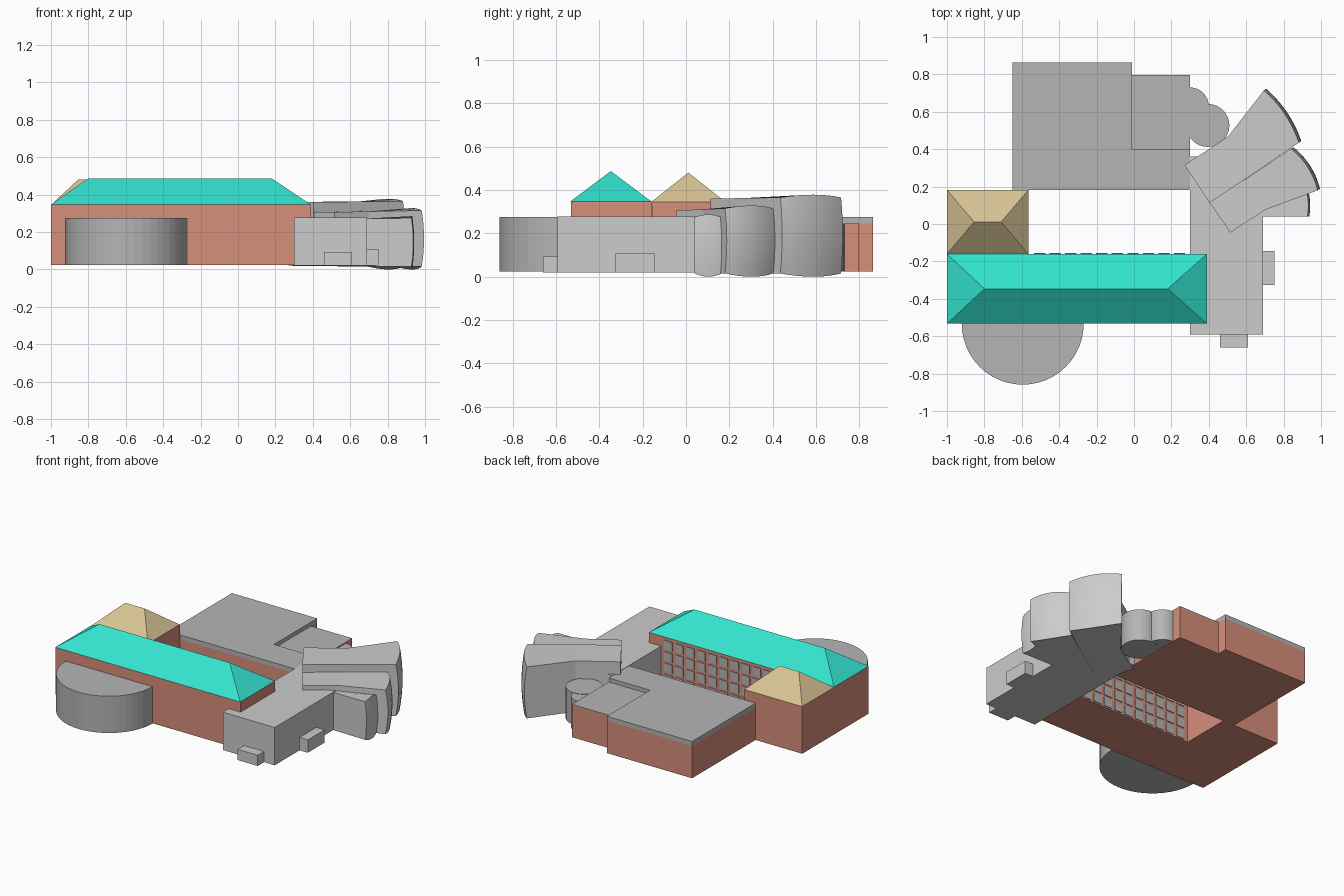
import bpy, bmesh, math
from mathutils import Vector

if "Cube" in bpy.data.objects:
    bpy.data.objects.remove(bpy.data.objects["Cube"])


def material(name, rgb):
    m = bpy.data.materials.new(name)
    lin = [c / 12.92 if c <= 0.04045 else ((c + 0.055) / 1.055) ** 2.4 for c in rgb]
    m.diffuse_color = (*lin, 1)
    m.use_nodes = True
    m.node_tree.nodes["Principled BSDF"].inputs["Base Color"].default_value = m.diffuse_color
    return m


BRICK = material("brick", (0.84, 0.56, 0.48))
TEAL = material("teal_roof", (0.20, 0.89, 0.81))
TAN = material("tan_roof", (0.84, 0.76, 0.58))
GREY = material("mid_grey", (0.71, 0.71, 0.71))
LIGHT = material("light_grey", (0.80, 0.80, 0.80))


def finish(name, bm, mat):
    bmesh.ops.recalc_face_normals(bm, faces=bm.faces)
    me = bpy.data.meshes.new(name)
    bm.to_mesh(me)
    bm.free()
    me.materials.append(mat)
    ob = bpy.data.objects.new(name, me)
    bpy.context.collection.objects.link(ob)
    return ob


def prism(name, pts, z0, z1, mat):
    bm = bmesh.new()
    lo = [bm.verts.new((x, y, z0)) for x, y in pts]
    hi = [bm.verts.new((x, y, z1)) for x, y in pts]
    bm.faces.new(lo)
    bm.faces.new(hi)
    n = len(pts)
    for i in range(n):
        j = (i + 1) % n
        bm.faces.new((lo[i], lo[j], hi[j], hi[i]))
    return finish(name, bm, mat)


def box(name, x0, x1, y0, y1, z0, z1, mat):
    return prism(name, [(x0, y0), (x1, y0), (x1, y1), (x0, y1)], z0, z1, mat)


def hip_roof(name, x0, x1, y0, y1, z0, z1, r0, r1, mat):
    bm = bmesh.new()
    ym = (y0 + y1) / 2
    a, b, c, d = [bm.verts.new((x, y, z0)) for x, y in ((x0, y0), (x1, y0), (x1, y1), (x0, y1))]
    e, f = bm.verts.new((r0, ym, z1)), bm.verts.new((r1, ym, z1))
    for fs in ((a, b, f, e), (b, c, f), (c, d, e, f), (d, a, e), (d, c, b, a)):
        bm.faces.new(fs)
    return finish(name, bm, mat)


def arc(cx, cy, r, a0, a1, n):
    return [(cx + r * math.cos(math.radians(a0 + (a1 - a0) * i / n)),
             cy + r * math.sin(math.radians(a0 + (a1 - a0) * i / n))) for i in range(n + 1)]


def wing(name, left, right, z_in, z_out, bow, puff, mat, n=10, k=8):
    """Flaring wing along two side paths, closed by a wall bulging both ways."""
    bm = bmesh.new()
    dl, dr = Vector(left[-1]), Vector(right[-1])
    chord = dr - dl
    out = Vector((-chord.y, chord.x)).normalized()
    if out.dot(dl - Vector(left[0])) < 0:
        out = -out
    grid = []
    for j in range(k + 1):
        t = j / k
        row = []
        for i in range(n + 1):
            u = i / n
            s = 1 - (2 * u - 1) ** 2
            p = dl + chord * u + out * (bow * s + puff * (1 - (2 * t - 1) ** 2))
            zb, zt = 0.015 - 0.015 * s, z_out + 0.013 * s
            row.append(bm.verts.new((p.x, p.y, zb + (zt - zb) * t)))
        grid.append(row)
    for j in range(k):
        for i in range(n):
            bm.faces.new((grid[j][i], grid[j][i + 1], grid[j + 1][i + 1], grid[j + 1][i])).smooth = True
    m = len(left) - 1

    def ring(path, z_of):
        return [bm.verts.new((x, y, z_of(i / m))) for i, (x, y) in enumerate(path[:-1])]
    top = lambda t: z_in + (z_out - z_in) * t
    bot = lambda t: 0.02 - 0.005 * t
    lt, lb, rt, rb = ring(left, top), ring(left, bot), ring(right, top), ring(right, bot)
    for i in range(m - 1):
        for q in ((lt[i], lt[i + 1], rt[i + 1], rt[i]), (lb[i], lb[i + 1], rb[i + 1], rb[i]),
                  (lt[i], lt[i + 1], lb[i + 1], lb[i]), (rt[i], rt[i + 1], rb[i + 1], rb[i])):
            bm.faces.new(q)
    bm.faces.new((lt[0], rt[0], rb[0], lb[0]))
    bm.faces.new([lt[-1]] + grid[k] + [rt[-1]])
    bm.faces.new([lb[-1]] + grid[0] + [rb[-1]])
    bm.faces.new([lt[-1], lb[-1]] + [r[0] for r in grid])
    bm.faces.new([rt[-1], rb[-1]] + [r[n] for r in grid])
    return finish(name, bm, mat)


# Main hall and corner pavilion with hipped roofs
box("main_hall", -1, 0.39, -0.53, -0.16, 0.025, 0.347, BRICK)
hip_roof("main_roof", -1, 0.39, -0.533, -0.16, 0.347, 0.487, -0.80, 0.18, TEAL)
box("pavilion", -1, -0.565, -0.16, 0.182, 0.025, 0.345, BRICK)
hip_roof("pavilion_roof", -1, -0.565, -0.16, 0.182, 0.345, 0.48, -0.855, -0.71, TAN)

# Window panes on the courtyard wall
for c in range(10):
    for r in range(4):
        x, z = 0.213 - c * 0.083, 0.035 + r * 0.077
        box("window", x, x + 0.06, -0.161, -0.155, z, z + 0.06, GREY)

# Rounded bay on the front
prism("front_bay", arc(-0.595, -0.533, 0.326, 180, 360, 24), 0.025, 0.275, GREY)

# Rear block with L-shaped roof slab and lower annex
ell = [(-0.65, 0.182), (0.3, 0.182), (0.3, 0.4), (-0.01, 0.4), (-0.01, 0.863), (-0.65, 0.863)]
prism("rear_block", ell, 0.025, 0.245, BRICK)
prism("rear_roof", ell, 0.245, 0.275, GREY)
box("annex", -0.01, 0.3, 0.4, 0.797, 0.025, 0.243, BRICK)
box("annex_roof", -0.01, 0.3, 0.4, 0.797, 0.243, 0.248, GREY)

# Scalloped turrets beside the annex
prism("turret_small", arc(0.3, 0.63, 0.1, 0, 360, 32)[:-1], 0.027, 0.240, GREY)
prism("turret_large", arc(0.395, 0.527, 0.115, 0, 360, 32)[:-1], 0.026, 0.242, GREY)

# Right-hand block with two small porches
prism("side_block", [(0.3, -0.592), (0.69, -0.592), (0.69, 0.2), (0.5, 0.36), (0.3, 0.36)],
      0.02, 0.277, LIGHT)
box("front_porch", 0.46, 0.61, -0.66, -0.59, 0.02, 0.093, LIGHT)
box("side_porch", 0.69, 0.752, -0.325, -0.145, 0.02, 0.107, LIGHT)

# Fan of three wings
wing("upper_wing", [(0.27, 0.315), (0.503, 0.468), (0.695, 0.715)],
     [(0.405, 0.113), (0.64, 0.27), (0.882, 0.435)], 0.36, 0.365, 0.022, 0.015, LIGHT)
wing("middle_wing", [(0.405, 0.113), (0.62, 0.256), (0.84, 0.402)],
     [(0.515, -0.046), (0.70, 0.075), (0.982, 0.18)], 0.306, 0.315, 0.022, 0.015, LIGHT)
wing("lower_wing", [(0.6, 0.2), (0.75, 0.19), (0.925, 0.165)],
     [(0.6, 0.04), (0.7, 0.04), (0.927, 0.04)], 0.272, 0.274, 0.006, 0.01, LIGHT)
